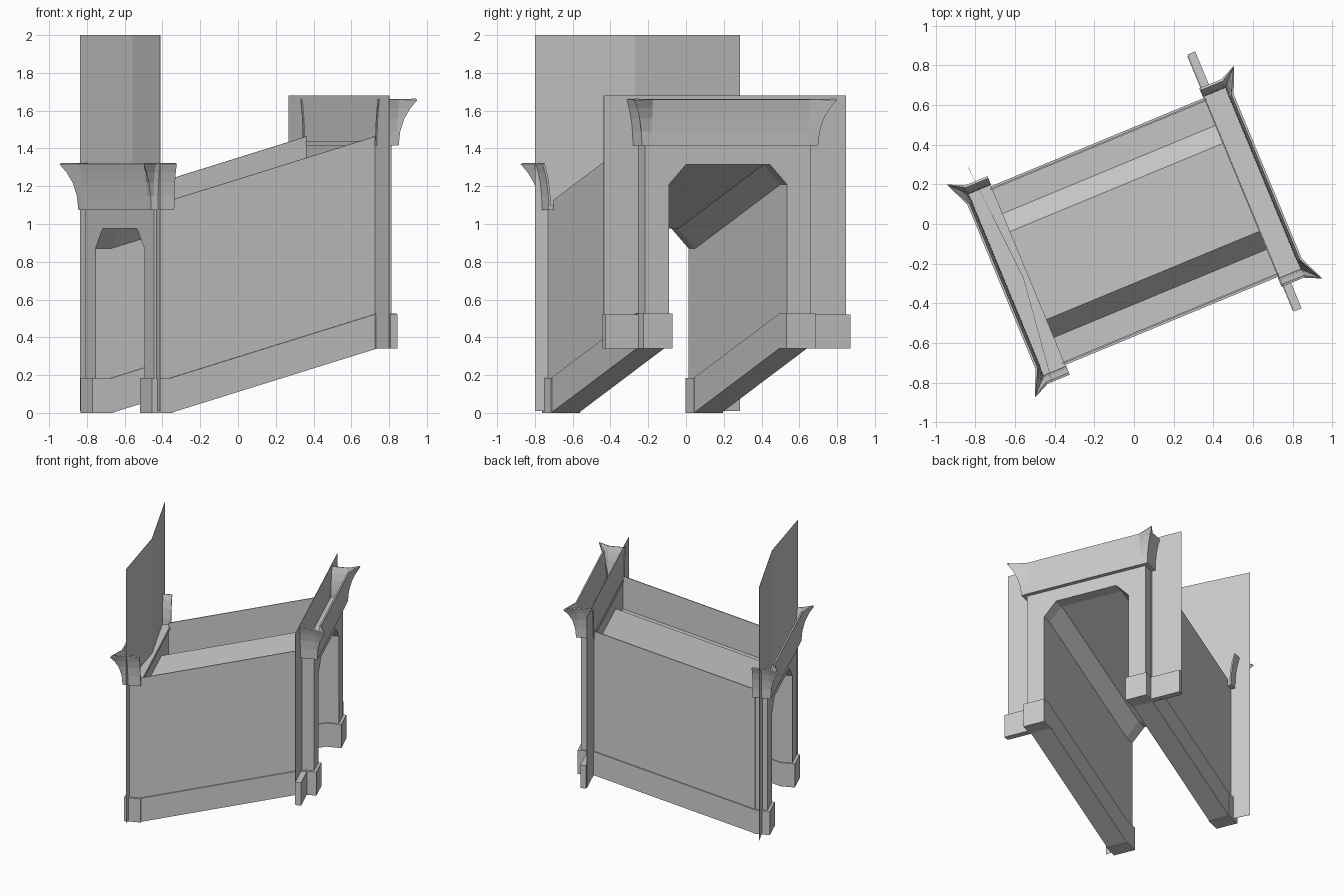
import bpy, bmesh, math
from mathutils import Matrix

if "Cube" in bpy.data.objects:
    bpy.data.objects.remove(bpy.data.objects["Cube"])

# Local frame: u runs along the passage, v across it, turned on the ground plane
FRAME = Matrix.Rotation(math.radians(22.5), 4, 'Z') @ Matrix.Translation((-0.012, -0.036, 0))
RISE = 0.34
END = 0.59
JAMB, CROWN = 0.338, 0.24
SPRING, TOP = 0.87, 0.975

stone = bpy.data.materials.new("pale grey stone")
stone.use_nodes = True
GREY = (0.6, 0.6, 0.6, 1)
stone.diffuse_color = GREY
stone.node_tree.nodes["Principled BSDF"].inputs["Base Color"].default_value = GREY


def finish(name, bm):
    bmesh.ops.recalc_face_normals(bm, faces=bm.faces)
    mesh = bpy.data.meshes.new(name)
    bm.to_mesh(mesh)
    bm.free()
    mesh.materials.append(stone)
    obj = bpy.data.objects.new(name, mesh)
    obj.matrix_world = FRAME
    bpy.context.collection.objects.link(obj)
    return obj


def prism(name, section, u0, u1, z0=0.0, z1=0.0, closed=True, bend=0.0):
    """Extrude a (v, z) section from u0 to u1, lifting it from z0 to z1."""
    bm = bmesh.new()
    rings = [[bm.verts.new((u - bend * abs(v), v, z + dz)) for v, z in section]
             for u, dz in ((u0, z0), (u1, z1))]
    n = len(section)
    for i in range(n if closed else n - 1):
        j = (i + 1) % n
        bm.faces.new((rings[0][i], rings[0][j], rings[1][j], rings[1][i]))
    if closed:
        for ring in rings:
            bm.faces.new(ring)
    return finish(name, bm)


def box(v0, v1, z0, z1):
    return [(v0, z0), (v1, z0), (v1, z1), (v0, z1)]


def arch_line(bottom=0.0):
    half = [(JAMB, bottom), (JAMB, SPRING), (CROWN, TOP)]
    return half + [(-v, z) for v, z in reversed(half)]


def arched_slab(half_left, half_right, bottom, height):
    return arch_line(bottom) + [(-half_right, bottom), (-half_right, height),
                                (half_left, height), (half_left, bottom)]


# Sloping passage: vaulted lining and side walls
prism("vaulted_lining", arch_line(), -END, END, 0, RISE, closed=False)
for side, label in ((1, "left"), (-1, "right")):
    for part, rect in (("outer_wall", box(0.47, 0.478, 0, 1.125)),
                       ("wall_ledge", box(JAMB, 0.472, 0.86, SPRING)),
                       ("wall_plinth", box(0.33, 0.488, 0, 0.185))):
        section = [(v * side, z) for v, z in rect]
        prism(label + "_" + part, section, -END, END, 0, RISE)


def cornice(name, direction, lift):
    """Hollow flared crown, open at the back, with horns at the front corners."""
    levels = ((1.075, 0.0), (1.15, 0.08), (1.22, 0.3), (1.275, 0.62), (1.32, 1.0))
    bm = bmesh.new()
    rows = []
    for z, f in levels:
        half = [(0.578, 0.5 + 0.036 * f), (0.7, 0.5 + 0.036 * f),
                (0.705 + 0.076 * f, 0.5 + 0.078 * f), (0.705 + 0.016 * f, 0.45)]
        line = half + [(u, -v) for u, v in reversed(half)]
        rows.append([bm.verts.new((direction * u, v, z + lift)) for u, v in line])
    for low, high in zip(rows, rows[1:]):
        for i in range(len(low) - 1):
            bm.faces.new((low[i], low[i + 1], high[i + 1], high[i]))
    obj = finish(name, bm)
    mod = obj.modifiers.new("shell", 'SOLIDIFY')
    mod.thickness = 0.012
    mod.offset = 0


# Gateways at both ends
for label, d, lift in (("lower", -1, 0.0), ("upper", 1, RISE)):
    prism(label + "_gateway", arched_slab(0.475, 0.475, 0, 1.1),
          d * END, d * 0.68, lift, lift)
    prism(label + "_cornice_floor", box(-0.5, 0.5, 1.075, 1.1),
          d * 0.58, d * 0.705, lift, lift)
    cornice(label + "_cornice", d, lift)
    for side in (1, -1):
        section = [(v * side, z) for v, z in box(0.327, 0.493, 0, 0.185)]
        prism(label + "_post_base", section, d * 0.58, d * 0.7, lift, lift)

# Tall backing wall at the lower end, folded along its middle
for side, width, bend, label in ((1, 0.62, 0.07, "left"), (-1, 0.545, 0.125, "right")):
    outline = [(0, TOP), (CROWN, TOP), (JAMB, SPRING), (JAMB, 0.01),
               (width, 0.01), (width, 2.0), (0, 2.0)]
    prism(label + "_tall_backing", [(v * side, z) for v, z in outline],
          -0.608, -0.606, bend=bend)

# Flat backing wall at the upper end with its plinths
prism("upper_backing", arched_slab(0.716, 0.673, 0, 1.34), 0.584, 0.587, RISE, RISE)
for side, width in ((1, 0.722), (-1, 0.68)):
    section = [(v * side, z) for v, z in box(0.47, width, 0, 0.18)]
    prism("backing_plinth", section, 0.588, 0.63, RISE, RISE)
